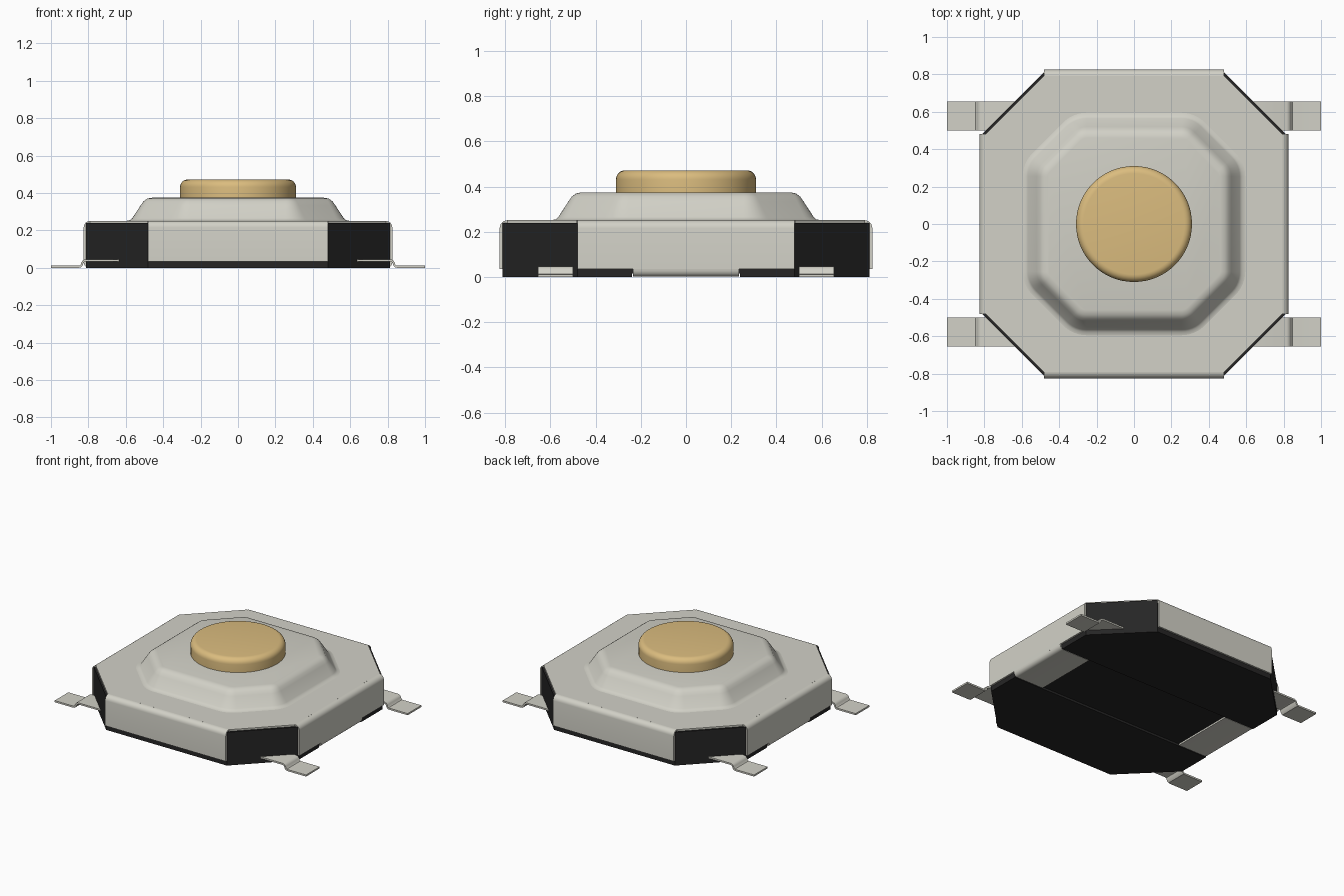
import bpy, bmesh
from math import sin, cos, pi, radians

cube = bpy.data.objects.get("Cube")
if cube:
    bpy.data.objects.remove(cube, do_unlink=True)


def material(name, colour):
    m = bpy.data.materials.new(name)
    m.use_nodes = True
    m.diffuse_color = (*colour, 1)
    bsdf = next(n for n in m.node_tree.nodes if n.type == 'BSDF_PRINCIPLED')
    bsdf.inputs["Base Color"].default_value = (*colour, 1)
    return m


metal = material("pale metal", (0.645, 0.638, 0.572))
black = material("black plastic", (0.0191, 0.0185, 0.0185))
tan = material("tan plastic", (0.708, 0.504, 0.21))


def finish(name, bm, mat, thickness=0, mirror=(False, False), turn=0):
    bmesh.ops.recalc_face_normals(bm, faces=bm.faces)
    mesh = bpy.data.meshes.new(name)
    bm.to_mesh(mesh)
    bm.free()
    mesh.materials.append(mat)
    ob = bpy.data.objects.new(name, mesh)
    bpy.context.collection.objects.link(ob)
    if thickness:
        mod = ob.modifiers.new("thickness", 'SOLIDIFY')
        mod.thickness, mod.offset = thickness, 0
    if any(mirror):
        mod = ob.modifiers.new("mirror", 'MIRROR')
        mod.use_axis = (*mirror, False)
    ob.rotation_euler.z = turn
    bpy.ops.object.select_all(action='DESELECT')
    ob.select_set(True)
    bpy.context.view_layer.objects.active = ob
    bpy.ops.object.convert(target='MESH')
    bpy.ops.object.shade_smooth_by_angle(angle=radians(35))
    return ob


def loft(name, rings, mat, **kw):
    """Skin closed rings of 3D points and cap both ends."""
    bm = bmesh.new()
    loops = [[bm.verts.new(p) for p in ring] for ring in rings]
    for a, b in zip(loops, loops[1:]):
        for i in range(len(a)):
            j = (i + 1) % len(a)
            bm.faces.new((a[i], a[j], b[j], b[i]))
    bm.faces.new(loops[0])
    bm.faces.new(loops[-1])
    return finish(name, bm, mat, **kw)


def prism(name, outline, z0, z1, mat, **kw):
    return loft(name, [[(x, y, z) for x, y in outline] for z in (z0, z1)], mat, **kw)


def sheet(name, path, y0, y1, t, **kw):
    """Bent metal strip: an xz path swept along y."""
    bm = bmesh.new()
    rows = [[bm.verts.new((x, y, z)) for y in (y0, y1)] for x, z in path]
    for a, b in zip(rows, rows[1:]):
        bm.faces.new((a[0], a[1], b[1], b[0]))
    return finish(name, bm, metal, thickness=t, **kw)


def octagon(half, c):
    quarter = [(half, -c), (half, c)]
    pts = []
    for k in range(4):
        for x, y in quarter:
            pts.append((x, y))
            diag = (c, half)
        quarter = [(-y, x) for x, y in quarter]
    return pts


def round_octagon(half, c, r, z, steps=6):
    """Octagon grown outward by r, with rounded corners."""
    pts = []
    for i, (x, y) in enumerate(octagon(half, c)):
        for s in range(steps + 1):
            a = (i - 1 + s / steps) * pi / 4
            pts.append((x + r * cos(a), y + r * sin(a), z))
    return pts


# Plastic base: main block, with two pads leaving a channel underneath
prism("base_body", octagon(0.812, 0.48), 0.016, 0.239, black)
pad = [(-0.812, 0.24), (0.812, 0.24), (0.812, 0.48),
       (0.48, 0.812), (-0.48, 0.812), (-0.812, 0.48)]
prism("base_pads", pad, 0, 0.016, black, mirror=(False, True))

# Metal cover: top plate and folded side flaps
prism("cover_plate", octagon(0.79, 0.485), 0.2395, 0.2515, metal)
bend = [(0.789 + 0.03 * sin(a), 0.2155 + 0.03 * cos(a))
        for a in (k * pi / 12 for k in range(7))]
flap = [(0.775, 0.2455)] + bend + [(0.819, 0.035)]
for name, turn in (("side_flaps", 0), ("front_back_flaps", pi / 2)):
    sheet(name, flap, -0.48, 0.48, 0.012, mirror=(True, False), turn=turn)

# Tabs folded under the base
tab = [(0.819, 0.05), (0.819, 0.028), (0.815, 0.017),
       (0.807, 0.01), (0.797, 0.008), (0.58, 0.008)]
sheet("bottom_tabs", tab, -0.235, 0.235, 0.012, mirror=(True, False))

# Raised dome of the cover
profile = [(0.175, 0.2515), (0.157, 0.255), (0.145, 0.266), (0.1, 0.335),
           (0.086, 0.355), (0.066, 0.37), (0.04, 0.375)]
loft("cover_dome", [round_octagon(0.42, 0.254, r, z) for r, z in profile], metal)

# Round push button with a filleted rim
fillet = [(0.27 + 0.04 * cos(a), 0.432 + 0.04 * sin(a))
          for a in (k * pi / 12 for k in range(7))]
loft("push_button", [[(r * cos(k * pi / 32), r * sin(k * pi / 32), z) for k in range(64)]
                     for r, z in [(0.31, 0.36)] + fillet], tan)

# Four stepped solder leads
lead = [(0.5, 0.04), (0.815, 0.04), (0.826, 0.036), (0.832, 0.027),
        (0.836, 0.015), (0.845, 0.007), (0.857, 0.006), (1.0, 0.006)]
sheet("leads", lead, 0.5, 0.655, 0.012, mirror=(True, True))
